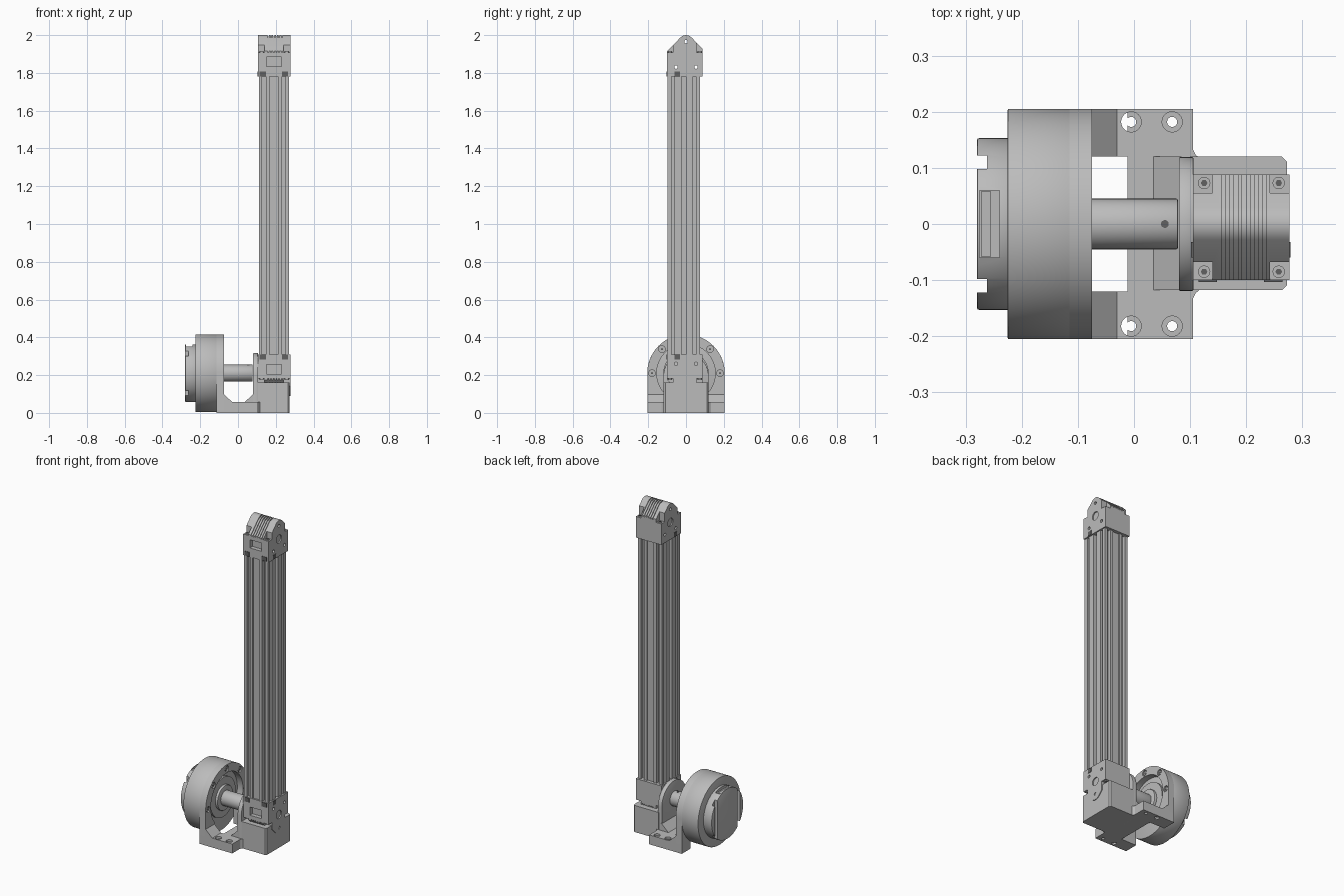
import bpy, bmesh, math
from mathutils import Vector

cube = bpy.data.objects.get("Cube")
if cube:
    bpy.data.objects.remove(cube, do_unlink=True)


def make_material(name, value):
    m = bpy.data.materials.new(name)
    m.use_nodes = True
    col = (value, value, value, 1)
    m.diffuse_color = col
    m.node_tree.nodes["Principled BSDF"].inputs["Base Color"].default_value = col
    return m


GREY = make_material("machined grey", 0.5)
DARK = make_material("dark grey", 0.12)


def smooth(ob):
    bpy.ops.object.select_all(action='DESELECT')
    ob.select_set(True)
    bpy.context.view_layer.objects.active = ob
    bpy.ops.object.shade_smooth_by_angle(angle=math.radians(30))


def prism(name, pts, axis, a, b, mat=GREY, bevel=0):
    """Extrude a 2D outline along one axis from a to b."""
    place = {'x': lambda p, t: (t, p[0], p[1]),
             'y': lambda p, t: (p[0], t, p[1]),
             'z': lambda p, t: (p[0], p[1], t)}[axis]
    bm = bmesh.new()
    base = bm.faces.new([bm.verts.new(place(p, a)) for p in pts])
    ext = bmesh.ops.extrude_face_region(bm, geom=[base])
    top = [v for v in ext['geom'] if isinstance(v, bmesh.types.BMVert)]
    bmesh.ops.translate(bm, verts=top, vec=Vector(place((0, 0), b - a)))
    bmesh.ops.recalc_face_normals(bm, faces=bm.faces)
    if bevel:
        ends = [e for f in bm.faces if len(f.verts) == len(pts) for e in f.edges]
        bmesh.ops.bevel(bm, geom=list(set(ends)), offset=bevel, segments=2,
                        affect='EDGES', profile=0.5)
    me = bpy.data.meshes.new(name)
    bm.to_mesh(me)
    bm.free()
    me.materials.append(mat)
    ob = bpy.data.objects.new(name, me)
    bpy.context.collection.objects.link(ob)
    smooth(ob)
    return ob


def box(name, x, y, z, mat=GREY):
    pts = [(x[0], y[0]), (x[1], y[0]), (x[1], y[1]), (x[0], y[1])]
    return prism(name, pts, 'z', z[0], z[1], mat)


def circle(u, v, r, n=48):
    return [(u + r * math.cos(math.tau * i / n), v + r * math.sin(math.tau * i / n))
            for i in range(n)]


def rod(name, u, v, r, axis, a, b, mat=GREY, bevel=0, n=48):
    return prism(name, circle(u, v, r, n), axis, a, b, mat, bevel)


def arch(r, cz, n=40):
    curve = [(r * math.cos(math.pi * i / n), cz + r * math.sin(math.pi * i / n))
             for i in range(n + 1)]
    return [(r, 0)] + curve + [(-r, 0)]


def cut(ob, cutters):
    """Subtract the cutters from the part, then discard them."""
    for c in cutters:
        mod = ob.modifiers.new("cut", 'BOOLEAN')
        mod.operation, mod.solver, mod.object = 'DIFFERENCE', 'EXACT', c
    bpy.context.view_layer.update()
    deps = bpy.context.evaluated_depsgraph_get()
    me = bpy.data.meshes.new_from_object(ob.evaluated_get(deps))
    ob.modifiers.clear()
    ob.data = me
    for c in cutters:
        bpy.data.objects.remove(c, do_unlink=True)
    smooth(ob)


AXIS = 0.21     # height of the drive axis

# Motor: drum, stepped rear cover and shaft
rod("motor_drum", 0, AXIS, 0.205, 'x', -0.225, -0.113, n=96, bevel=0.002)
cover = rod("motor_rear_cover", 0, AXIS, 0.153, 'x', -0.28, -0.22, n=64, bevel=0.004)
cut(cover, [box("c", (-0.275, -0.24), (-0.06, 0.06), (0.345, 0.4))]
    + [box("c", (-0.3, -0.262), (s * 0.11 - 0.012, s * 0.11 + 0.012),
           (AXIS - 0.2, AXIS + 0.2)) for s in (-1, 1)])
box("motor_connector", (-0.273, -0.255), (-0.058, 0.058), (0.33, 0.352))
rod("motor_front_disc", 0, AXIS, 0.12, 'x', -0.12, -0.1)
rod("motor_hub", 0, AXIS, 0.075, 'x', -0.11, -0.085, bevel=0.004)
shaft = rod("shaft_coupling", 0, AXIS, 0.045, 'x', -0.1, 0.078, bevel=0.002)
rod("shaft_set_screw", 0.055, 0, 0.007, 'z', AXIS + 0.04, AXIS + 0.046, DARK, n=16)

# Motor bracket: arched plate with two legs and a round opening
plate = prism("motor_plate", arch(0.205, AXIS), 'x', -0.115, -0.075)
bolts = [(0.18 * math.cos(math.radians(a)), AXIS + 0.18 * math.sin(math.radians(a)))
         for a in (0, 45, 90, 135, 180)]
cut(plate, [rod("c", 0, AXIS, 0.155, 'x', -0.2, 0, n=64),
            box("c", (-0.2, 0), (-0.12, 0.12), (-0.1, 0.14))]
    + [rod("c", y, z, 0.018, 'x', -0.085, 0, n=24) for y, z in bolts])
for y, z in bolts:
    rod("plate_bolt", y, z, 0.012, 'x', -0.09, -0.078, n=20)
    rod("plate_bolt_socket", y, z, 0.006, 'x', -0.08, -0.077, DARK, n=6)

# Base foot with counterbored mounting holes
foot = box("base_foot", (-0.012, 0.105), (-0.205, 0.205), (0, 0.057))
tools = []
for x in (-0.005, 0.068):
    for y in (-0.182, 0.182):
        tools += [rod("c", x, y, 0.009, 'z', -0.1, 0.2, n=24),
                  rod("c", x, y, 0.018, 'z', 0.045, 0.2, n=24)]
# Legs joining foot and motor plate, each with a sloped gusset
leg = [(-0.08, 0), (-0.03, 0), (-0.01, 0), (-0.01, 0.057), (-0.03, 0.057), (-0.08, 0.103)]
for side, y in (("right", -0.205), ("left", 0.12)):
    leg_ob = prism(side + "_leg", leg, 'y', y, y + 0.085)
    cut(leg_ob, [rod("c", -0.005, math.copysign(0.182, y), 0.018, 'z', -0.1, 0.2, n=24)])
cut(foot, tools)

# Pedestal block, bearing plate and the wedge in front of it
prism("pedestal_block",
      [(0.1, -0.118), (0.264, -0.118), (0.273, -0.109), (0.273, 0.111), (0.264, 0.12),
       (0.1, 0.12)], 'z', 0, 0.162)
bearing = prism("bearing_plate", arch(0.119, 0.197), 'x', 0.08, 0.106, bevel=0.002)
prism("pedestal_wedge", [(0.03, 0.03), (0.085, 0.03), (0.085, 0.103), (0.035, 0.057)],
      'y', -0.118, 0.12)
for s in (-1, 1):
    prism("foot_fillet", [(0.1, s * 0.115), (0.12, s * 0.115), (0.11, s * 0.123),
                          (0.105, s * 0.133), (0.1, s * 0.133)], 'z', 0, 0.057)


# Slotted beam: rectangle with notches along every side
def side_points(start, end, notches):
    start, end = Vector(start), Vector(end)
    along = (end - start).normalized()
    inward = Vector((-along.y, along.x))
    pts = [start]
    for pos, half, depth in notches:
        a, b = start + along * (pos - half), start + along * (pos + half)
        pts += [a, a + inward * depth, b + inward * depth, b]
    return pts


corners = [(0.11, -0.098), (0.27, -0.098), (0.27, 0.075), (0.11, 0.075)]
wide = [(0.028, 0.01, 0.02), (0.08, 0.022, 0.008), (0.132, 0.01, 0.02)]
deep = [(0.03, 0.008, 0.012), (0.0865, 0.012, 0.025), (0.143, 0.008, 0.012)]
outline = []
for i in range(4):
    outline += side_points(corners[i], corners[(i + 1) % 4], deep if i % 2 else wide)
prism("slotted_beam", outline, 'z', 0.3, 1.79)


# Pulley housings: gabled, grooved caps at both ends of the beam
def ridge(shift):
    arc = [(0.04 * math.cos(math.radians(a)), 1.96 + shift + 0.04 * math.sin(math.radians(a)))
           for a in range(45, 136, 15)]
    return [(0.088, 1.928 + shift)] + arc + [(-0.1, 1.916 + shift)]


def housing(name, flip):
    zz = (lambda z: 2.09 - z) if flip else (lambda z: z)
    fl = lambda pts: [(y, zz(z)) for y, z in pts]
    span = lambda a, b: sorted((zz(a), zz(b)))
    cap = prism(name, fl([(-0.1, 1.78), (0.088, 1.78)] + ridge(0)), 'x', 0.105, 0.277)
    chevron = ridge(0.03) + ridge(-0.007)[::-1]
    tools = [prism("c", fl(chevron), 'x', 0.157 + 0.0145 * i, 0.163 + 0.0145 * i)
             for i in range(6)]
    # corner screw pockets
    for x in ((0.1, 0.14), (0.242, 0.29)):
        for y in ((-0.12, -0.068), (0.055, 0.11)):
            tools.append(box("c", x, y, span(1.908, 2.05)))
    # front window, side pulley bores and cross holes
    tools.append(box("c", (0.15, 0.23), (-0.12, -0.075), span(1.835, 1.885)))
    for x in ((0.09, 0.112), (0.27, 0.29)):
        tools.append(rod("c", 0, zz(1.885), 0.025, 'x', *x, n=32))
    for y, z in ((0, 1.965), (-0.053, 1.83), (0.053, 1.83)):
        tools.append(rod("c", y, zz(z), 0.009, 'x', 0, 0.4, n=20))
    cut(cap, tools)
    # screws in the pockets
    for x in (0.125, 0.258):
        for y in (-0.085, 0.073):
            a, b = span(1.9, 1.912)
            rod(name + "_screw", x, y, 0.011, 'z', a, b, n=20)
            a, b = span(1.91, 1.914)
            rod(name + "_screw_socket", x, y, 0.006, 'z', a, b, DARK, n=6)
    # dark clips at the beam end, front and sides
    for x in ((0.115, 0.148), (0.232, 0.265)):
        box(name + "_front_clip", x, (-0.103, -0.096), span(1.782, 1.808), DARK)
    for x in ((0.102, 0.108), (0.274, 0.279)):
        box(name + "_side_clip", x, (-0.06, -0.032), span(1.782, 1.808), DARK)


housing("top_pulley_housing", False)
housing("bottom_pulley_housing", True)
